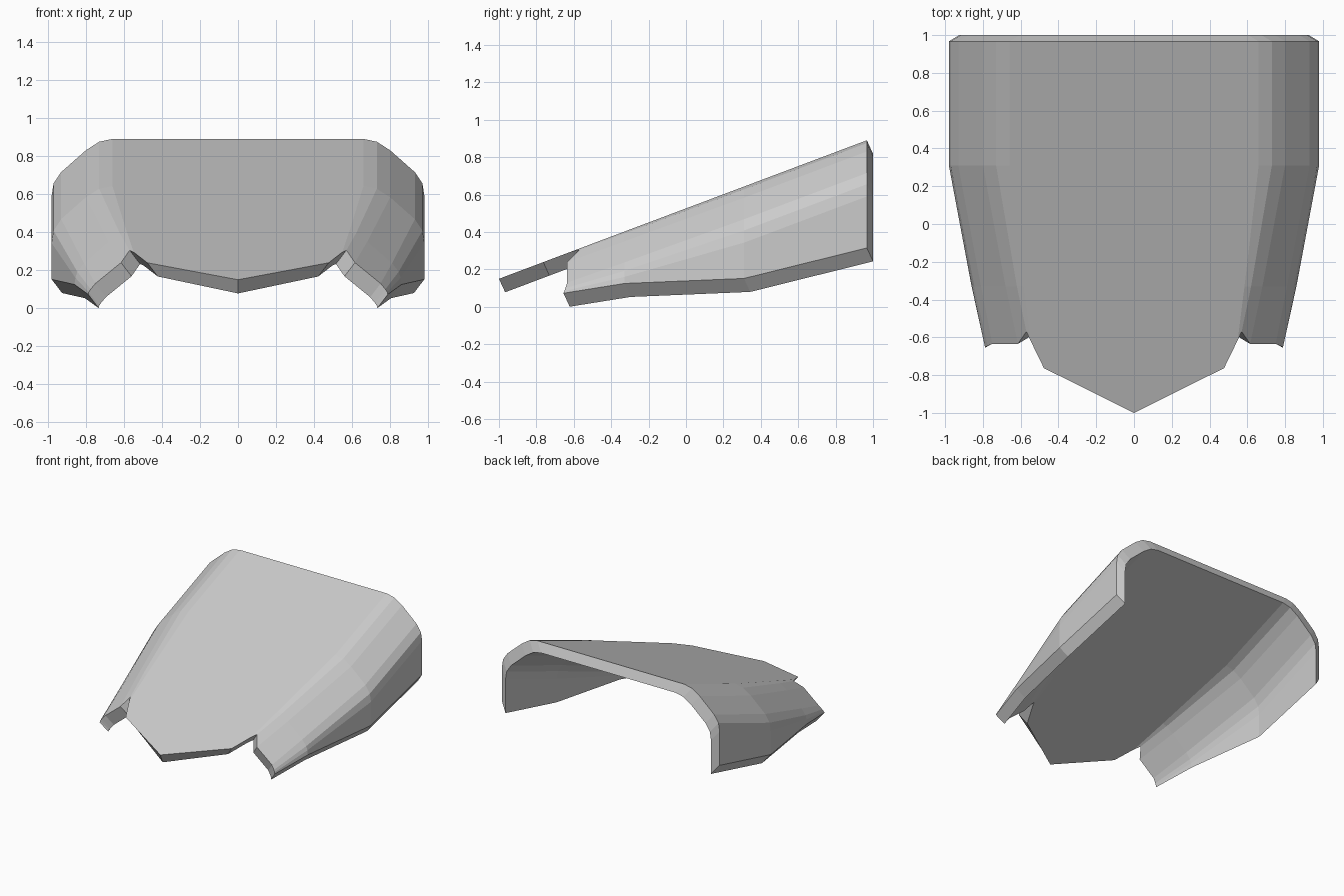
import bpy
import bmesh
from mathutils import Vector

if "Cube" in bpy.data.objects:
    bpy.data.objects.remove(bpy.data.objects["Cube"])


def deck(y):
    """Height of the sloping top plane."""
    return 0.5265 + 0.3765 * y


def inner(co):
    """Matching point on the inside of the shell."""
    return co + Vector((-0.055 if co.x > 0 else 0, 0.033, -0.072))


# Corner profile of the straight rear part: x, drop below the top plane
CORNER = [(0.66, 0), (0.73, 0.015), (0.80, 0.06), (0.93, 0.175), (0.97, 0.235), (0.98, 0.30)]


def straight(y, bottom):
    return [(x, y, deck(y) - d) for x, d in CORNER] + [(0.98, y, bottom)]


# Cross-sections of the right half, rear to front
sections = [
    straight(0.967, 0.315),
    straight(0.31, 0.152),
    [(0.585, -0.33, deck(-0.33)), (0.62, -0.33, 0.392), (0.68, -0.33, 0.35),
     (0.81, -0.33, 0.237), (0.845, -0.33, 0.192), (0.855, -0.33, 0.16), (0.86, -0.33, 0.125)],
    [(0.549, -0.615, deck(-0.615)), (0.57, -0.57, 0.305), (0.615, -0.635, 0.24),
     (0.75, -0.635, 0.13), (0.775, -0.645, 0.10), (0.785, -0.65, 0.085), (0.788, -0.655, 0.073)],
]

bm = bmesh.new()
rows = [[bm.verts.new(p) for p in s] for s in sections]

# Side skin
for a, b in zip(rows, rows[1:]):
    for i in range(len(a) - 1):
        bm.faces.new((a[i], b[i], b[i + 1], a[i + 1]))

# Top skin with the pointed front
tip = [bm.verts.new((x, y, deck(y))) for x, y in ((0.477, -0.763), (0, -1), (0, 0.967))]
bm.faces.new([r[0] for r in reversed(rows)] + [tip[2], tip[1], tip[0]])

# Inner skin and rim, left open along the centre line
outer_faces = list(bm.faces)
rim = [e for e in bm.edges if e.is_boundary and any(v.co.x > 0 for v in e.verts)]
twin = {v: bm.verts.new(inner(v.co)) for v in list(bm.verts)}
for f in outer_faces:
    bm.faces.new([twin[v] for v in reversed(f.verts)])
for e in rim:
    a, b = e.verts
    bm.faces.new((a, b, twin[b], twin[a]))
bmesh.ops.recalc_face_normals(bm, faces=bm.faces)
if outer_faces[-1].normal.z < 0:
    bmesh.ops.reverse_faces(bm, faces=bm.faces)

mesh = bpy.data.meshes.new("shell_cover")
bm.to_mesh(mesh)
bm.free()
cover = bpy.data.objects.new("shell_cover", mesh)
bpy.context.collection.objects.link(cover)

# Left half
mirror = cover.modifiers.new("mirror", "MIRROR")
mirror.use_axis[0] = True
mirror.merge_threshold = 0.001
